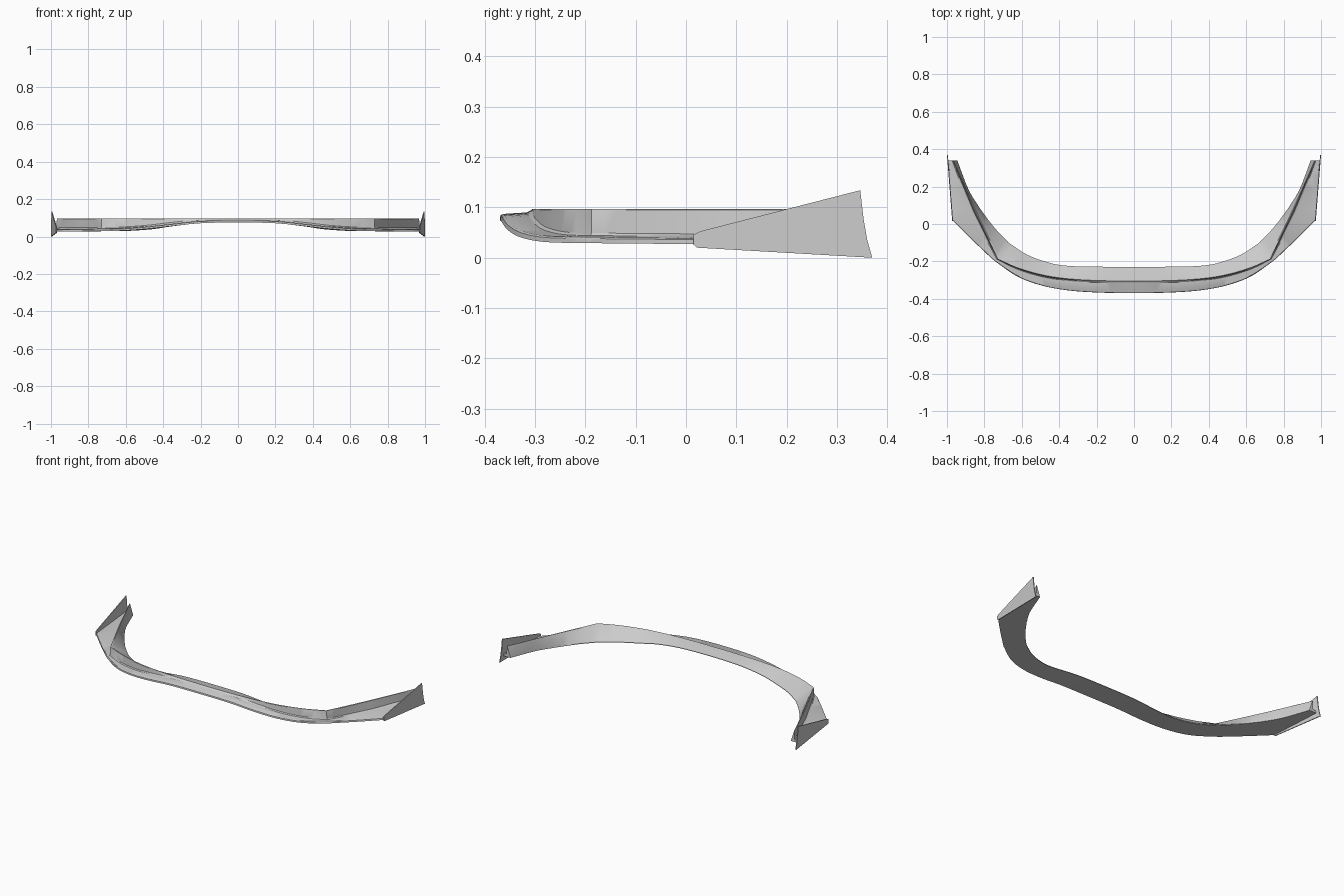
import bpy, bmesh
from mathutils import Vector

if "Cube" in bpy.data.objects:
    bpy.data.objects.remove(bpy.data.objects["Cube"])

# Half-width stations: outer edge xy, upright wall xy, rear edge xy, underside z
STATIONS = [
    (0, -.37, 0, -.305, 0, -.23, .075),
    (.2, -.366, .2, -.302, .2, -.228, .071),
    (.36, -.354, .36, -.292, .35, -.224, .055),
    (.5, -.327, .49, -.272, .45, -.208, .040),
    (.63, -.277, .62, -.235, .57, -.165, .031),
    (.755, -.19, .728, -.188, .67, -.10, .029),
    (.86, -.09, .79, -.055, .75, -.015, .028),
    (.97, .02, .85, .075, .825, .085, .027),
    (.984, .18, .908, .205, .885, .185, .028),
    (.995, .34, .968, .34, .945, .34, .03),
]
BREAKS = (5, 7)   # sharp corners in plan
STEPS = 5


def add_mirror(obj):
    m = obj.modifiers.new("mirror", 'MIRROR')
    m.use_clip = True
    m.merge_threshold = 0.0005


def make_object(name, bm):
    bmesh.ops.recalc_face_normals(bm, faces=bm.faces)
    mesh = bpy.data.meshes.new(name)
    bm.to_mesh(mesh)
    bm.free()
    obj = bpy.data.objects.new(name, mesh)
    bpy.context.collection.objects.link(obj)
    add_mirror(obj)
    bpy.ops.object.select_all(action='DESELECT')
    bpy.context.view_layer.objects.active = obj
    obj.select_set(True)
    bpy.ops.object.shade_smooth_by_angle(angle=0.5)
    return obj


def smooth_stations():
    pts = [Vector(s) for s in STATIONS]
    flip = Vector((-1, 1, -1, 1, -1, 1, 1))
    result = []
    for i in range(len(pts) - 1):
        a, b = pts[i], pts[i + 1]
        if i == 0:
            before = Vector([p * q for p, q in zip(pts[1], flip)])
        else:
            before = a * 2 - b if i in BREAKS else pts[i - 1]
        last = i + 1 in BREAKS or i + 2 == len(pts)
        after = b * 2 - a if last else pts[i + 2]
        ta, tb = (b - before) / 2, (after - a) / 2
        for k in range(STEPS):
            t = k / STEPS
            result.append(a * (2*t**3 - 3*t*t + 1) + ta * (t**3 - 2*t*t + t)
                          + b * (3*t*t - 2*t**3) + tb * (t**3 - t*t))
    return result + [pts[-1]]


def section(s):
    o, w, r = Vector(s[0:2]), Vector(s[2:4]), Vector(s[4:6])
    z = s[6]
    top = .097
    base = min(z + .02, top - .004)
    return [
        (*o, z), (*o.lerp(w, .02), z + .009), (*o.lerp(w, .10), z + .012),
        (*o.lerp(w, .82), z + .015), (*o.lerp(w, .92), base),
        (*o.lerp(w, .97), top - .002), (*w, top), (*w.lerp(r, .08), top - .001),
        (*r, z + .003), (*r, z),
    ]


# Front lip: splitter blade, upright wall and sloped back swept as one body
bm = bmesh.new()
rings = [[bm.verts.new(p) for p in section(s)] for s in smooth_stations()]
for v in rings[0]:
    v.co.x = 0
for a, b in zip(rings, rings[1:]):
    for j in range(len(a)):
        k = (j + 1) % len(a)
        bm.faces.new((a[j], a[k], b[k], b[j]))
bm.faces.new(rings[-1])
make_object("front_lip", bm)

# End plates: thin flared fins closing the lip's tips
OUTLINE = [(.015, .026), (.022, .02), (.37, 0), (.36, .035), (.353, .075),
           (.346, .134), (.03, .053), (.015, .046)]
bm = bmesh.new()


def plate_x(y):
    return .972 + .028 * (y - .015) / .355


outer = [bm.verts.new((plate_x(y), y, z)) for y, z in OUTLINE]
inner = [bm.verts.new((plate_x(y) - .005, y, z)) for y, z in OUTLINE]
bm.faces.new(outer)
bm.faces.new(inner[::-1])
for j in range(len(outer)):
    k = (j + 1) % len(outer)
    bm.faces.new((outer[j], outer[k], inner[k], inner[j]))
make_object("end_plates", bm)
